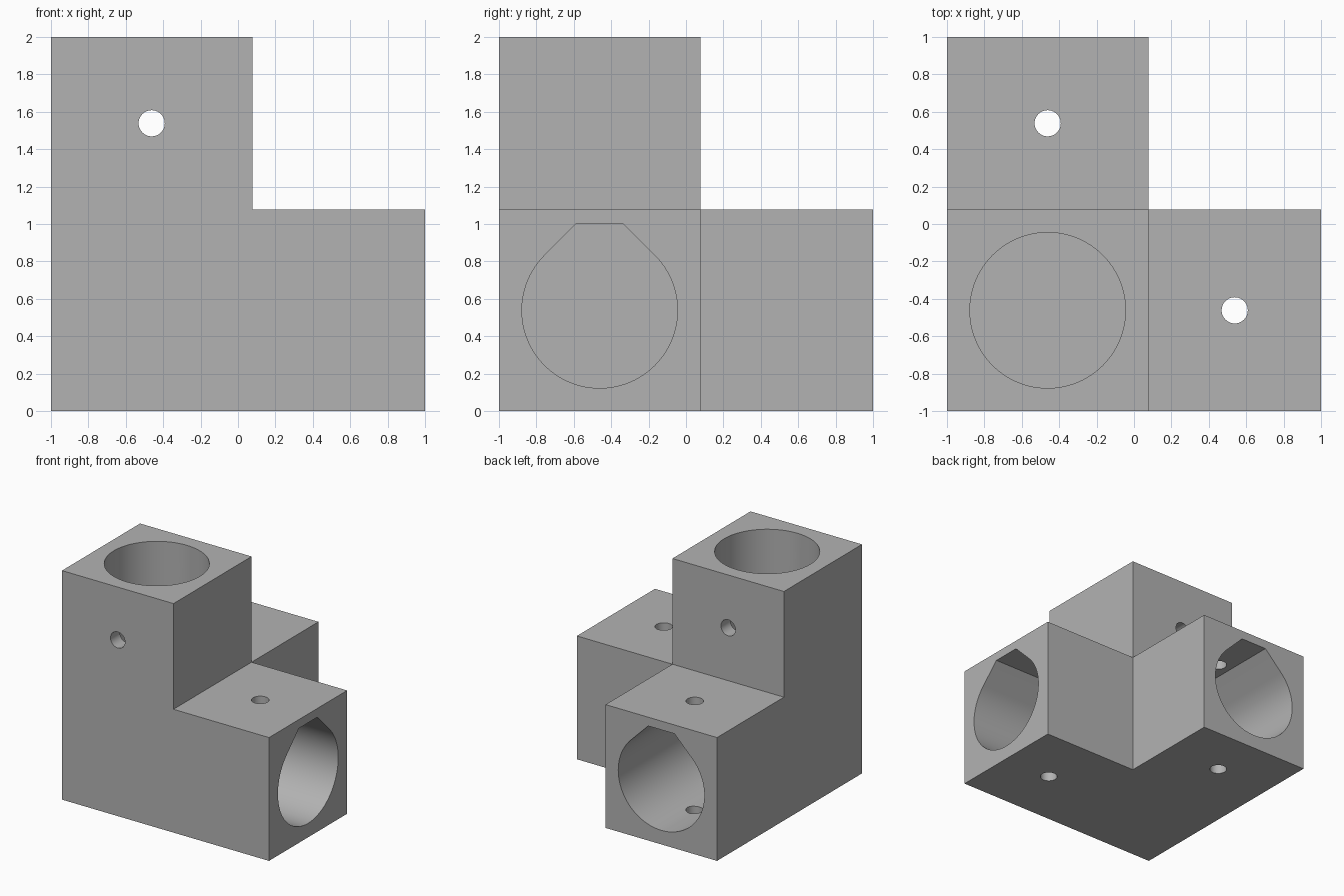
import bpy, bmesh, math
from mathutils import Vector

cube = bpy.data.objects.get("Cube")
if cube:
    bpy.data.objects.remove(cube, do_unlink=True)

WIDTH = 1.077              # square section of each arm
ARM = 2 - WIDTH            # length of each arm beyond the corner block
BORE, DRILL = 0.416, 0.07  # radii
X, Y, Z = Vector((1, 0, 0)), Vector((0, 1, 0)), Vector((0, 0, 1))
CENTRE = Vector((-1, -1, 0)) + Vector((1, 1, 1)) * WIDTH / 2

grey = bpy.data.materials.new("plain grey")
grey.use_nodes = True
colour = (0.45, 0.45, 0.45, 1)
grey.diffuse_color = colour
grey.node_tree.nodes["Principled BSDF"].inputs["Base Color"].default_value = colour


def make_object(name, bm):
    bmesh.ops.recalc_face_normals(bm, faces=bm.faces)
    mesh = bpy.data.meshes.new(name)
    bm.to_mesh(mesh)
    bm.free()
    mesh.materials.append(grey)
    ob = bpy.data.objects.new(name, mesh)
    bpy.context.collection.objects.link(ob)
    return ob


def arc(radius, start, end, steps):
    angles = [start + (end - start) * i / steps for i in range(steps + 1)]
    return [(radius * math.cos(a), radius * math.sin(a)) for a in angles]


def prism(name, profile, origin, u, v, along):
    """Profile in the u, v plane, pushed along a vector."""
    bm = bmesh.new()
    face = bm.faces.new([bm.verts.new(origin + u * a + v * b) for a, b in profile])
    out = bmesh.ops.extrude_face_region(bm, geom=[face])["geom"]
    bmesh.ops.translate(bm, vec=along,
                        verts=[e for e in out if isinstance(e, bmesh.types.BMVert)])
    return make_object(name, bm)


# Corner block with an arm grown from its +x, +y and +z faces
bm = bmesh.new()
bmesh.ops.create_cube(bm, size=WIDTH)
bmesh.ops.translate(bm, verts=bm.verts, vec=CENTRE)
ends = [f for f in bm.faces if f.normal.dot(X + Y + Z) > 0.5]
for face in bmesh.ops.extrude_discrete_faces(bm, faces=ends)["faces"]:
    axis = max((X, Y, Z), key=lambda d: (face.calc_center_median() - CENTRE).dot(d))
    bmesh.ops.translate(bm, verts=face.verts, vec=axis * ARM)
bracket = make_object("corner_bracket", bm)

# Bore profiles: round for the upright, flat-topped teardrop for the level arms
circle = arc(BORE, 0, 2 * math.pi, 96)[:-1]
flat = 0.462
half = BORE * math.sqrt(2) - flat
teardrop = arc(BORE, math.radians(135), math.radians(405), 72) + [(half, flat), (-half, flat)]
small = arc(DRILL, 0, 2 * math.pi, 40)[:-1]

# Blind bore and cross-drilled screw hole for every arm
cutters = []
for name, axis, u, v, profile, cross in (
        ("side", X, Y, Z, teardrop, Z),
        ("back", Y, X, Z, teardrop, Z),
        ("upright", Z, X, Y, circle, Y)):
    floor = CENTRE + axis * WIDTH / 2
    cutters.append(prism(name + "_bore", profile, floor, u, v, axis * (ARM + 0.1)))
    middle = floor + axis * ARM / 2
    w = axis.cross(cross)
    cutters.append(prism(name + "_screw_hole", small, middle - cross * WIDTH,
                         axis, w, cross * WIDTH * 2))

bpy.ops.object.select_all(action='DESELECT')
bpy.context.view_layer.objects.active = bracket
bracket.select_set(True)
for cutter in cutters:
    cutter.hide_render = True
    mod = bracket.modifiers.new(cutter.name, 'BOOLEAN')
    mod.operation = 'DIFFERENCE'
    mod.solver = 'EXACT'
    mod.object = cutter
    bpy.ops.object.modifier_apply(modifier=mod.name)
    bpy.data.objects.remove(cutter, do_unlink=True)

bpy.ops.object.shade_smooth_by_angle(angle=math.radians(30))
